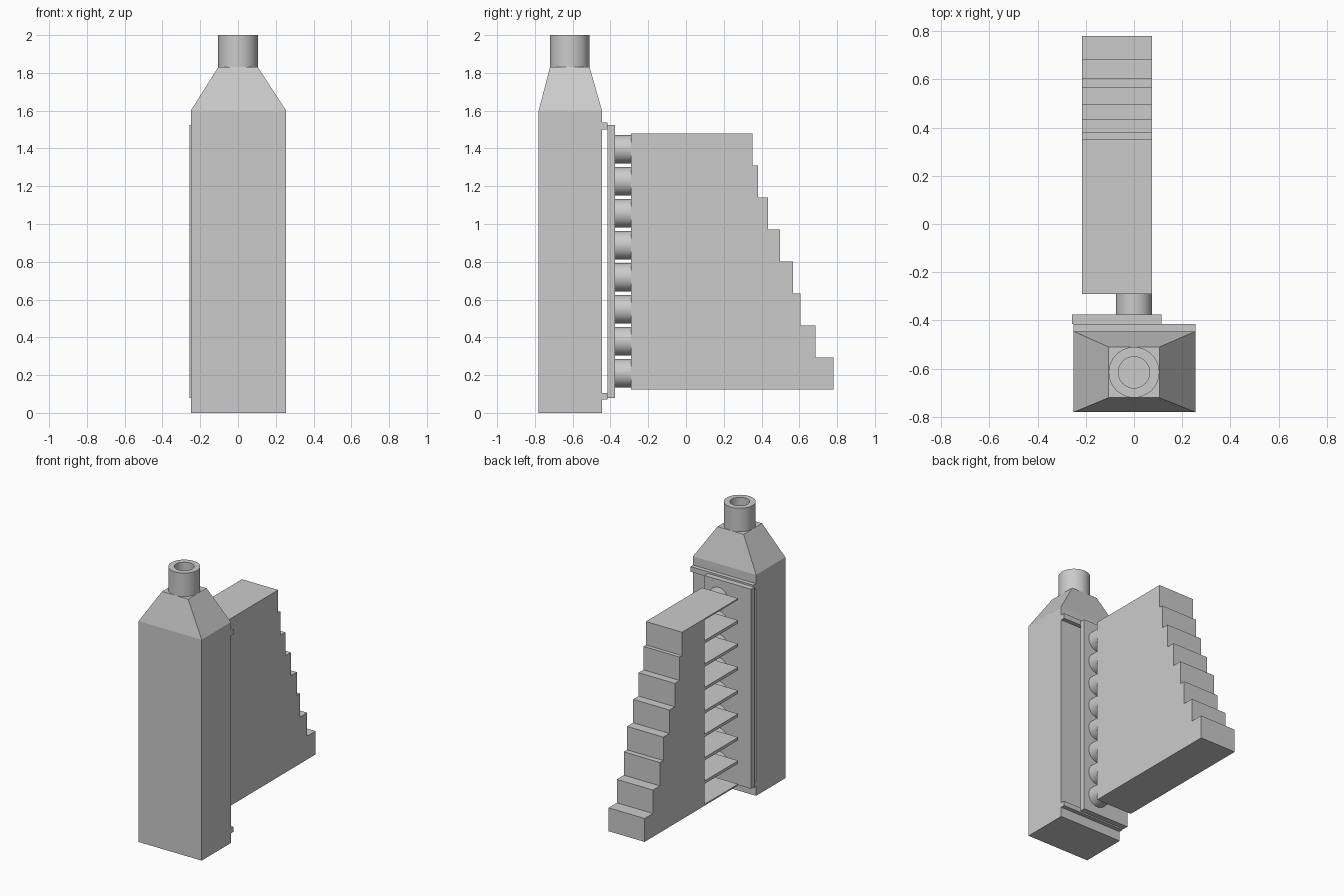
import bpy, bmesh, math
from mathutils import Vector

if "Cube" in bpy.data.objects:
    bpy.data.objects.remove(bpy.data.objects["Cube"], do_unlink=True)

GREY = (0.6, 0.6, 0.6, 1)
grey = bpy.data.materials.new("plain grey")
grey.use_nodes = True
grey.diffuse_color = GREY
grey.node_tree.nodes["Principled BSDF"].inputs["Base Color"].default_value = GREY


def make(name, bm):
    bmesh.ops.recalc_face_normals(bm, faces=bm.faces)
    mesh = bpy.data.meshes.new(name)
    bm.to_mesh(mesh)
    bm.free()
    mesh.materials.append(grey)
    obj = bpy.data.objects.new(name, mesh)
    bpy.context.collection.objects.link(obj)
    return obj


def prism(name, points, axis, lo, hi):
    """Extrude a flat outline along axis; outline uses the other two axes in order."""
    bm = bmesh.new()
    verts = []
    for p in points:
        co = list(p)
        co.insert(axis, lo)
        verts.append(bm.verts.new(co))
    face = bm.faces.new(verts)
    grown = bmesh.ops.extrude_face_region(bm, geom=[face])["geom"]
    shift = Vector((0, 0, 0))
    shift[axis] = hi - lo
    bmesh.ops.translate(bm, vec=shift,
                        verts=[g for g in grown if isinstance(g, bmesh.types.BMVert)])
    return make(name, bm)


def box(name, x, y, z):
    return prism(name, [(x[0], y[0]), (x[1], y[0]), (x[1], y[1]), (x[0], y[1])], 2, *z)


def circle(cx, cy, r, n=48):
    return [(cx + r * math.cos(math.tau * i / n), cy + r * math.sin(math.tau * i / n))
            for i in range(n)]


def cut(obj, cutter):
    mod = obj.modifiers.new("cut", "BOOLEAN")
    mod.operation, mod.solver, mod.object = "DIFFERENCE", "EXACT", cutter
    bpy.context.view_layer.objects.active = obj
    bpy.ops.object.modifier_apply(modifier=mod.name)
    bpy.data.objects.remove(cutter, do_unlink=True)


def smooth(obj):
    bpy.ops.object.select_all(action="DESELECT")
    obj.select_set(True)
    bpy.context.view_layer.objects.active = obj
    bpy.ops.object.shade_smooth_by_angle(angle=math.radians(30))


# Air chamber: tall box with tapered shoulders
NECK_Y, NECK_R, BORE_R = -0.615, 0.105, 0.065
bm = bmesh.new()
rings = []
for x0, x1, y0, y1, z in ((-0.25, 0.255, -0.78, -0.445, 0),
                          (-0.25, 0.255, -0.78, -0.445, 1.6),
                          (-NECK_R, NECK_R, NECK_Y - NECK_R, NECK_Y + NECK_R, 1.83)):
    rings.append([bm.verts.new((x, y, z)) for x, y in ((x0, y0), (x1, y0), (x1, y1), (x0, y1))])
bm.faces.new(rings[0])
bm.faces.new(rings[2])
for a, b in zip(rings, rings[1:]):
    for i in range(4):
        j = (i + 1) % 4
        bm.faces.new((a[i], a[j], b[j], b[i]))
chamber = make("air_chamber", bm)
cut(chamber, prism("bore_cutter", circle(0, NECK_Y, BORE_R), 2, 1.5, 1.9))

# Blowing neck
neck = prism("neck", circle(0, NECK_Y, NECK_R), 2, 1.83, 2)
cut(neck, prism("neck_cutter", circle(0, NECK_Y, BORE_R), 2, 1.7, 2.1))
smooth(neck)

# Rails and sliding plate behind the chamber
box("lower_rail", (-0.25, 0.255), (-0.445, -0.415), (0.07, 0.105))
box("upper_rail", (-0.25, 0.255), (-0.445, -0.415), (1.5, 1.537))
box("sliding_plate", (-0.257, 0.115), (-0.415, -0.375), (0.08, 1.525))

# Stepped block
BOTTOM, TOP, FRONT, POCKET = 0.125, 1.48, -0.29, 0.095
ends = [0.78, 0.685, 0.605, 0.567, 0.497, 0.435, 0.38, 0.352]
rise = (TOP - BOTTOM) / len(ends)
outline = [(FRONT, TOP), (FRONT, BOTTOM)]
for i, y in enumerate(ends):
    outline += [(y, BOTTOM + i * rise), (y, BOTTOM + (i + 1) * rise)]
block = prism("stepped_block", outline, 0, -0.215, 0.075)

# Pipes, each lying in a round-backed pocket of the block
PIPE_R, MOUTH_Y = 0.075, -0.04
for i in range(len(ends)):
    z = BOTTOM + (i + 0.5) * rise
    r = PIPE_R - 0.001
    arc = [(r * math.sin(math.pi * k / 24), z - r * math.cos(math.pi * k / 24))
           for k in range(25)]
    cut(block, prism("pocket_cutter", [(-0.3, z + r), (-0.3, z - r)] + arc,
                     1, FRONT - 0.1, POCKET))

    pipe = prism(f"pipe_{i + 1}", circle(0, z, PIPE_R), 1, -0.375, POCKET)
    cut(pipe, prism("pipe_bore_cutter", circle(0, z, 0.062), 1, MOUTH_Y, POCKET - 0.005))
    # Slanted mouth on the open side
    cut(pipe, prism("mouth_cutter", [(-0.045, MOUTH_Y), (-0.085, 0.08), (-0.085, MOUTH_Y)],
                    2, z - 0.1, z + 0.1))
    smooth(pipe)
